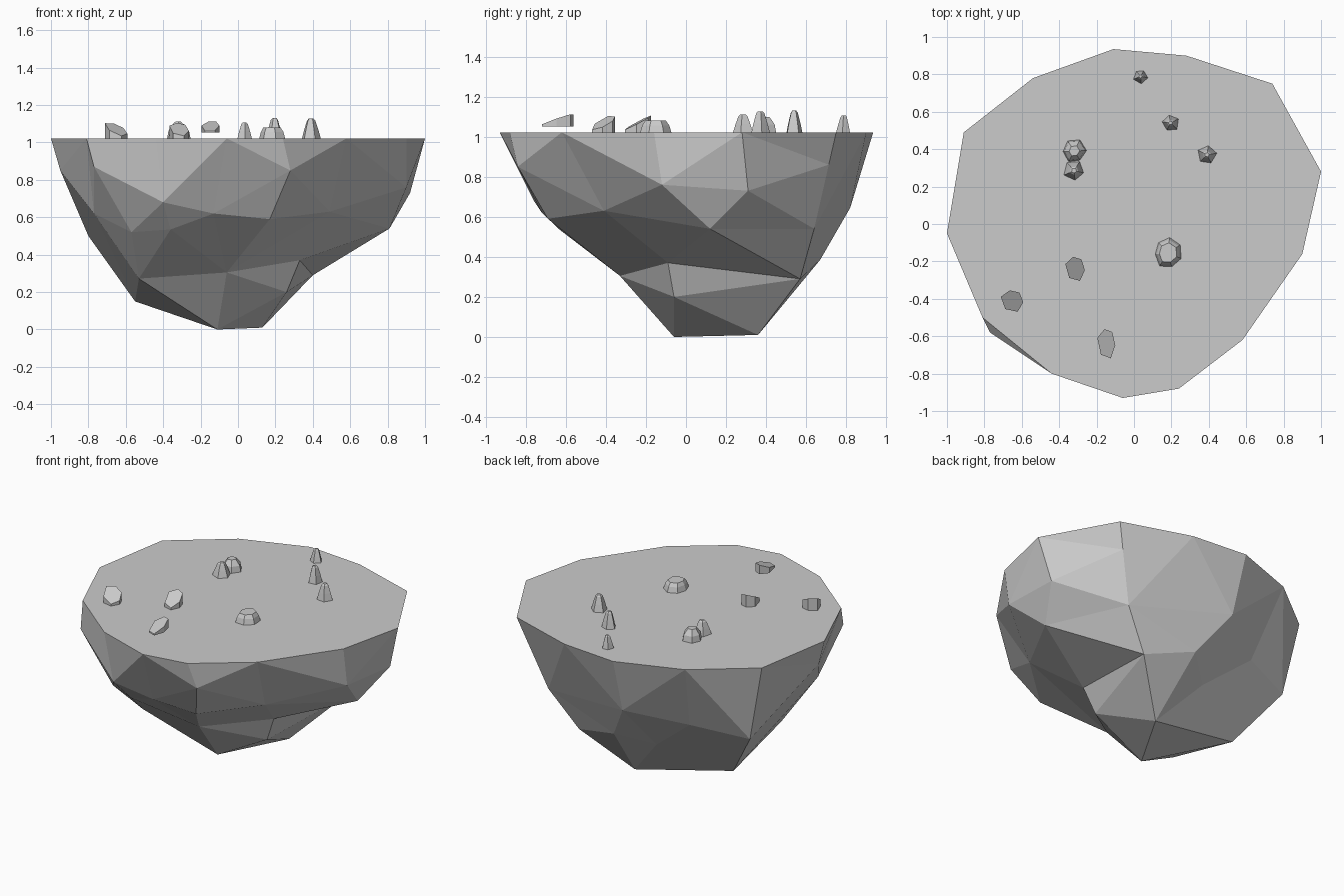
import bpy, bmesh, math, random
from mathutils import Vector

if "Cube" in bpy.data.objects:
    bpy.data.objects.remove(bpy.data.objects["Cube"])

random.seed(4)
TOP = 1.022


def finish(bm, name):
    bmesh.ops.recalc_face_normals(bm, faces=bm.faces)
    mesh = bpy.data.meshes.new(name)
    bm.to_mesh(mesh)
    bm.free()
    ob = bpy.data.objects.new(name, mesh)
    bpy.context.collection.objects.link(ob)
    return ob


# Island: rim outline plus the main corners of the rocky underside
rim = [(-.11, .935), (.28, .90), (.74, .75), (1, .28), (.90, -.16), (.58, -.62), (.24, -.88),
       (-.06, -.93), (-.44, -.80), (-.81, -.50), (-1, -.05), (-.91, .49), (-.54, .78)]
rock = [(.28, -.84, .85), (.17, -.69, .59), (.81, .12, .54), (.92, .31, .73), (.90, -.12, .76),
        (.49, -.41, .63), (.33, -.09, .37), (.26, -.06, .20), (.40, .57, .29), (.13, .36, .01),
        (-.11, -.06, 0), (-.06, -.33, .305), (.58, .64, .54), (.687, .713, .86),
        (.07, .67, .385), (-.10, .82, .645), (-.13, .50, .30), (-.44, .59, .55),
        (-.80, .46, .50), (-.55, .28, .15), (-.77, -.58, .87), (-.77, -.31, .62),
        (-.95, -.06, .85), (-.40, -.76, .68), (-.13, -.72, .62), (-.36, -.63, .535),
        (-.57, -.52, .52), (-.53, -.26, .272)]

# Skin the corners: wrap them on a sphere, then pull each back to its place
bm = bmesh.new()
centre = Vector((0, 0, TOP))
home = {}
for p in [(x, y, TOP) for x, y in rim] + rock:
    p = Vector(p)
    home[bm.verts.new(centre + (p - centre).normalized())] = p
bmesh.ops.convex_hull(bm, input=bm.verts[:])
for v, p in home.items():
    v.co = p


def flip_edge(a, b):
    """Turn the edge between the corners nearest a and b."""
    ends = [min(bm.verts, key=lambda v: (v.co - Vector(p)).length) for p in (a, b)]
    edge = bm.edges.get(ends)
    if edge and len(edge.link_faces) == 2:
        bmesh.utils.edge_rotate(edge)


bmesh.ops.recalc_face_normals(bm, faces=bm.faces)
flip_edge((-.77, -.58, .87), (-.44, -.80, TOP))
flip_edge((.49, -.41, .63), (.40, .57, .29))
bmesh.ops.dissolve_limit(bm, angle_limit=math.radians(0.5), verts=bm.verts, edges=bm.edges)
finish(bm, "island")


def stone(name, x, y, n, profile, stretch=1.0):
    """Stack of irregular rings; profile is (radius, height) pairs."""
    bm = bmesh.new()
    phase = random.random() * 6
    wob = [random.uniform(.85, 1.1) for _ in range(n)]
    rings = []
    for r, h in profile:
        ring = []
        for i in range(n):
            a = phase + math.tau * i / n
            ring.append(bm.verts.new((x + r * wob[i] * math.cos(a),
                                      y + r * wob[i] * stretch * math.sin(a), TOP + h)))
        rings.append(ring)
    for lo, hi in zip(rings, rings[1:]):
        for i in range(n):
            j = (i + 1) % n
            bm.faces.new((lo[i], lo[j], hi[j], hi[i]))
    bm.faces.new(rings[0])
    bm.faces.new(rings[-1])
    return finish(bm, name)


# Pointed stones
for k, (x, y, r, h) in enumerate([(.39, .37, .056, .105), (.195, .54, .046, .108),
                                  (.035, .79, .038, .085), (-.32, .285, .056, .09)]):
    stone(f"pointed_stone_{k + 1}", x, y, 5,
          [(r, 0), (r * .75, h * .45), (r * .45, h * .9), (r * .25, h)])

# Rounded stones
stone("rounded_stone", -.32, .39, 6, [(.066, 0), (.058, .04), (.03, .076)])
stone("large_stone", .18, -.155, 7, [(.072, 0), (.062, .035), (.048, .058)], stretch=1.08)


def slab(name, x, y, hx, hy, bottom, low, high, direction):
    """Six-sided chip with a flat underside and a sloping top."""
    bm = bmesh.new()
    d = Vector(direction).normalized()
    shape = [(-.2, 1), (.65, .8), (1, -.1), (.5, -1), (-.6, -.75), (-1, .4)]
    pts = [Vector((u * hx, v * hy)) for u, v in shape]
    reach = [p.dot(d) for p in pts]
    lo_r, hi_r = min(reach), max(reach)
    base = [bm.verts.new((x + p.x, y + p.y, bottom)) for p in pts]
    top = [bm.verts.new((x + p.x, y + p.y, low + (high - low) * (r - lo_r) / (hi_r - lo_r)))
           for p, r in zip(pts, reach)]
    for i in range(6):
        j = (i + 1) % 6
        bm.faces.new((base[i], base[j], top[j], top[i]))
    bm.faces.new(base)
    bm.faces.new(top)
    return finish(bm, name)


# Tilted chips
slab("chip_front", -.148, -.64, .048, .078, 1.052, 1.062, 1.112, (.4, 1))
slab("chip_middle", -.315, -.24, .052, .064, 1.022, 1.035, 1.105, (-.2, 1))
slab("chip_left", -.652, -.412, .06, .057, 1.022, 1.035, 1.103, (-.8, 1))
